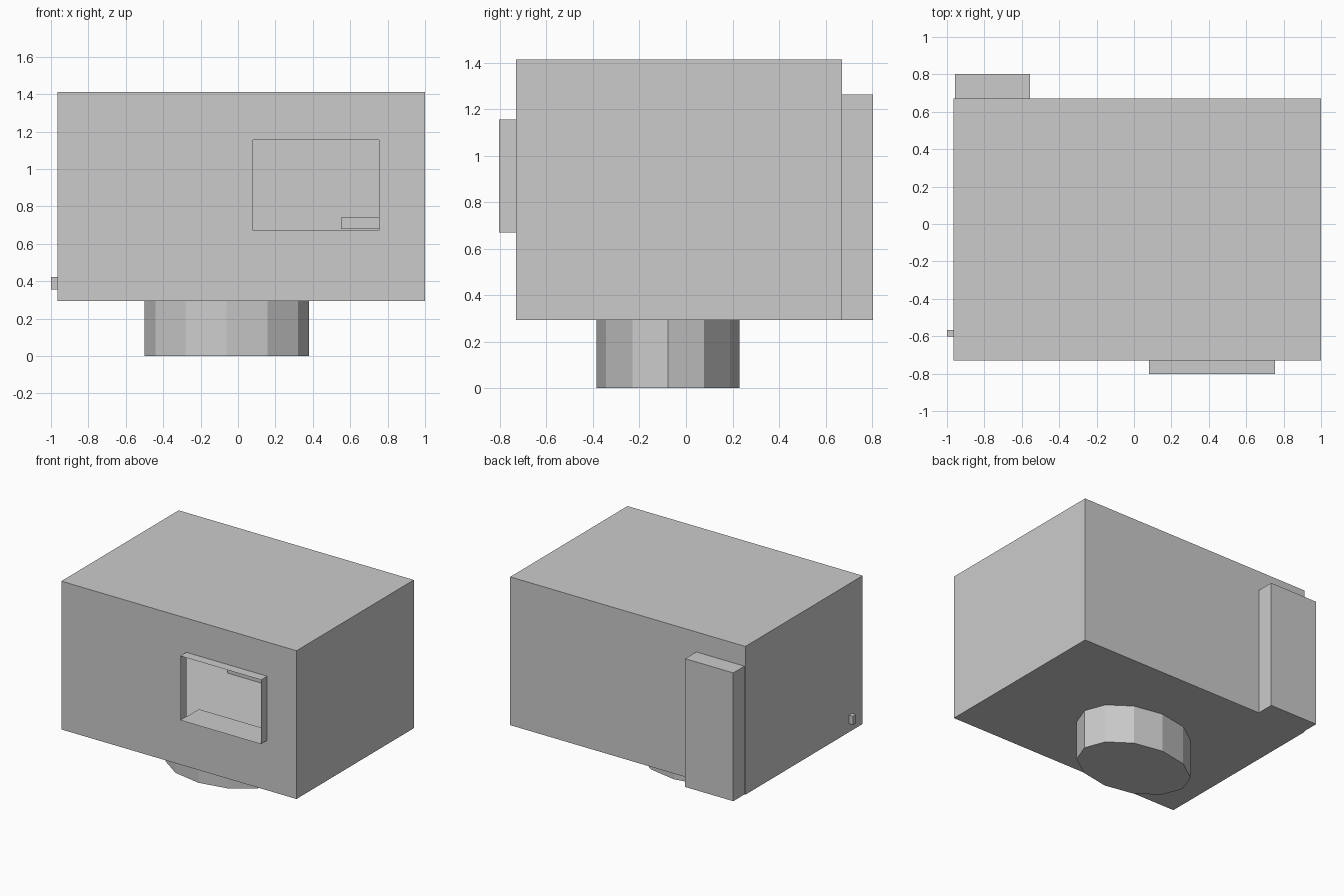
import bpy, bmesh
from mathutils import Vector, Matrix

if "Cube" in bpy.data.objects:
    bpy.data.objects.remove(bpy.data.objects["Cube"])


def finish(bm, name):
    mesh = bpy.data.meshes.new(name)
    bm.to_mesh(mesh)
    bm.free()
    obj = bpy.data.objects.new(name, mesh)
    bpy.context.collection.objects.link(obj)
    return obj


def box_bmesh(lo, hi):
    lo, hi = Vector(lo), Vector(hi)
    bm = bmesh.new()
    size = hi - lo
    bmesh.ops.create_cube(bm, size=1, matrix=Matrix.Translation((lo + hi) / 2)
                          @ Matrix.Diagonal((*size, 1)))
    bm.normal_update()
    return bm


def push_panel(bm, side, x0, x1, z0, z1, depth, is_open):
    """Cut a rectangle into the front (-1) or back (1) wall and pull it outwards."""
    def wall():
        bm.normal_update()
        return [f for f in bm.faces if f.normal.y * side > 0.9]

    for co, no in (((x0, 0, 0), (1, 0, 0)), ((x1, 0, 0), (1, 0, 0)),
                   ((0, 0, z0), (0, 0, 1)), ((0, 0, z1), (0, 0, 1))):
        faces = wall()
        edges = {e for f in faces for e in f.edges}
        verts = {v for f in faces for v in f.verts}
        bmesh.ops.bisect_plane(bm, geom=[*faces, *edges, *verts],
                               plane_co=co, plane_no=no, dist=1e-4)
    panel = []
    for f in wall():
        c = f.calc_center_median()
        if x0 < c.x < x1 and z0 < c.z < z1:
            panel.append(f)
    cap = bmesh.ops.extrude_discrete_faces(bm, faces=panel)["faces"]
    bmesh.ops.translate(bm, verts=list({v for f in cap for v in f.verts}),
                        vec=(0, side * depth, 0))
    if is_open:
        bmesh.ops.delete(bm, geom=cap, context="FACES_ONLY")


# Hollow body with an open front window frame and a rear duct
body = box_bmesh((-0.965, -0.73, 0.293), (1.0, 0.67, 1.413))
push_panel(body, -1, 0.08, 0.755, 0.67, 1.155, 0.073, True)
push_panel(body, 1, -0.957, -0.555, 0.293, 1.262, 0.133, False)
finish(body, "body_shell")

# Ledge inside the window
finish(box_bmesh((0.08, -0.73, 0.66), (0.755, -0.58, 0.668)), "window_ledge")

# Small block on the inner back wall
finish(box_bmesh((0.55, 0.60, 0.68), (0.85, 0.669, 0.74)), "inner_block")

# Small knob on the left side
finish(box_bmesh((-1.0, -0.602, 0.357), (-0.965, -0.567, 0.422)), "side_knob")

# Twelve-sided oval base
base = bmesh.new()
bmesh.ops.create_cone(base, cap_ends=True, segments=12, radius1=1, radius2=1, depth=1,
                      matrix=Matrix.Translation((-0.061, -0.077, 0.1465))
                      @ Matrix.Diagonal((0.44, 0.308, 0.293, 1)))
finish(base, "oval_base")
